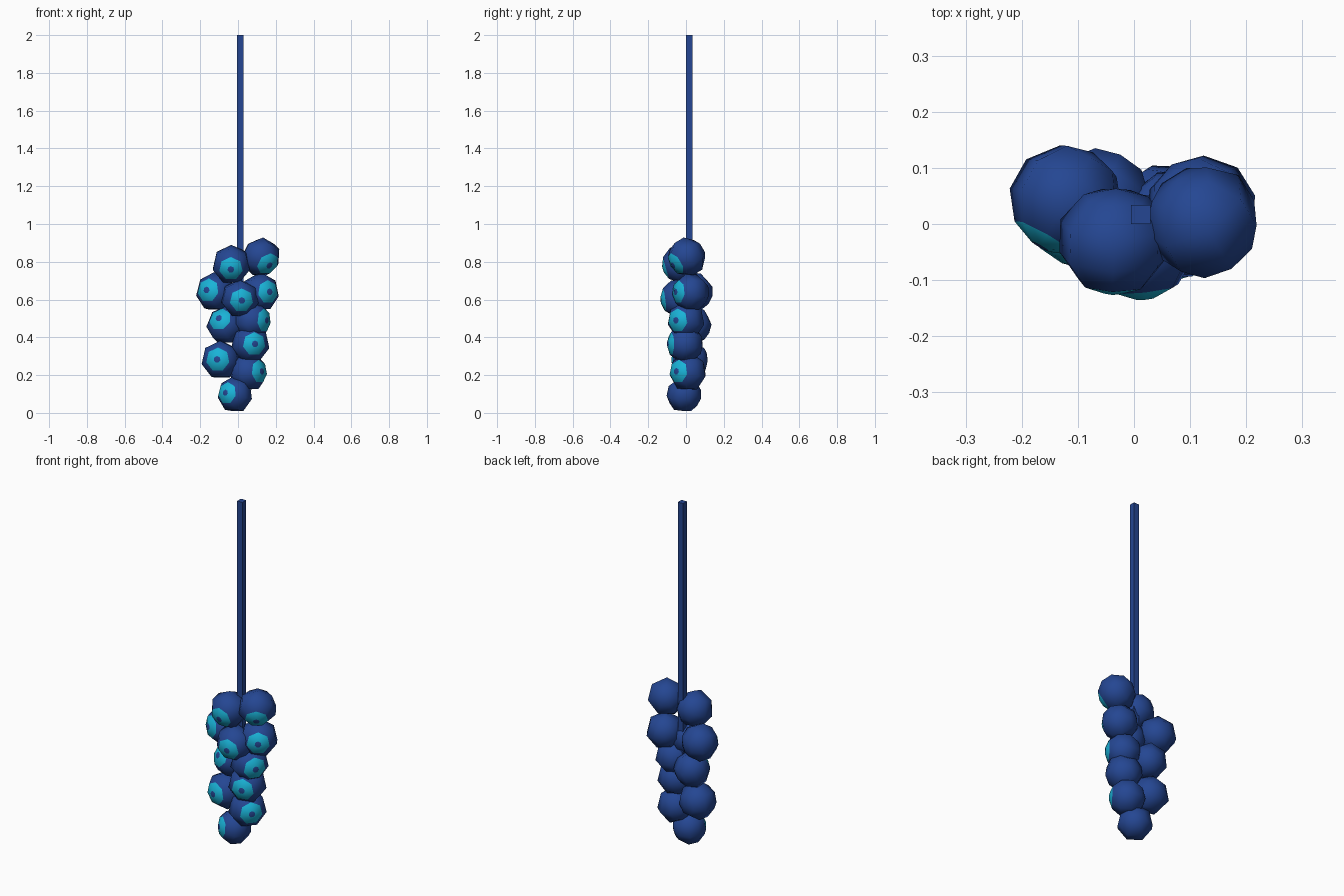
import bpy, bmesh, math
from mathutils import Vector

if "Cube" in bpy.data.objects:
    bpy.data.objects.remove(bpy.data.objects["Cube"])


def material(name, rgb):
    m = bpy.data.materials.new(name)
    m.diffuse_color = (*rgb, 1)
    m.use_nodes = True
    m.node_tree.nodes["Principled BSDF"].inputs["Base Color"].default_value = m.diffuse_color
    return m


BLUE = material("dark_blue", (0.018, 0.062, 0.29))
CYAN = material("cyan", (0.01, 0.45, 0.68))
SIDES = 7
# polar angles of the rings around the look direction: pupil, iris, body
RINGS = [10, 37, 72, 108, 146]


def eye_berry(name, center, look, radius):
    """Seven-sided ball, slightly flattened along its look direction."""
    bm = bmesh.new()
    rings = []
    for a in RINGS:
        a = math.radians(a)
        rings.append([bm.verts.new((radius * math.sin(a) * math.sin(2 * math.pi * i / SIDES),
                                    radius * math.sin(a) * math.cos(2 * math.pi * i / SIDES),
                                    radius * 0.92 * math.cos(a))) for i in range(SIDES)])
    bm.faces.new(rings[0])
    for k in range(len(rings) - 1):
        for i in range(SIDES):
            j = (i + 1) % SIDES
            f = bm.faces.new((rings[k][i], rings[k][j], rings[k + 1][j], rings[k + 1][i]))
            f.material_index = 1 if k == 0 else 0
    back = bm.verts.new((0, 0, -radius * 0.92))
    for i in range(SIDES):
        bm.faces.new((rings[-1][i], rings[-1][(i + 1) % SIDES], back))
    bmesh.ops.recalc_face_normals(bm, faces=bm.faces)
    for f in bm.faces:
        f.smooth = True
    me = bpy.data.meshes.new(name)
    bm.to_mesh(me)
    bm.free()
    me.materials.append(BLUE)
    me.materials.append(CYAN)
    ob = bpy.data.objects.new(name, me)
    bpy.context.collection.objects.link(ob)
    ob.location = center
    ob.rotation_euler = Vector(look).to_track_quat('Z', 'Y').to_euler()
    return ob


# berries from bottom to top: centre, look direction, radius
berries = [
    ((-0.015, -0.01, 0.097), (-0.055, -0.075, 0.01), 0.098),
    ((-0.09, 0.02, 0.28), (-0.02, -0.09, 0.003), 0.106),
    ((0.055, 0.01, 0.215), (0.07, -0.06, 0.005), 0.104),
    ((0.065, -0.005, 0.365), (0.025, -0.09, 0.0), 0.104),
    ((-0.065, 0.037, 0.465), (-0.035, -0.075, 0.035), 0.104),
    ((0.075, 0.0, 0.49), (0.08, -0.055, 0.0), 0.104),
    ((0.01, -0.04, 0.605), (0.01, -0.09, -0.01), 0.104),
    ((-0.12, 0.043, 0.64), (-0.045, -0.08, 0.01), 0.106),
    ((0.118, 0.025, 0.638), (0.05, -0.08, 0.003), 0.104),
    ((-0.035, -0.03, 0.785), (-0.003, -0.09, -0.025), 0.105),
    ((0.122, 0.004, 0.825), (0.042, -0.068, -0.042), 0.106),
]
for n, (c, d, r) in enumerate(berries, 1):
    eye_berry(f"berry_{n}", c, d, r)

# square hanging stem
bottom, top = 0.4, 2.0
bpy.ops.mesh.primitive_cube_add(size=1, location=(0.012, 0.017, (bottom + top) / 2))
stem = bpy.context.object
stem.name = "stem"
stem.scale = (0.034, 0.034, top - bottom)
stem.data.materials.append(BLUE)
